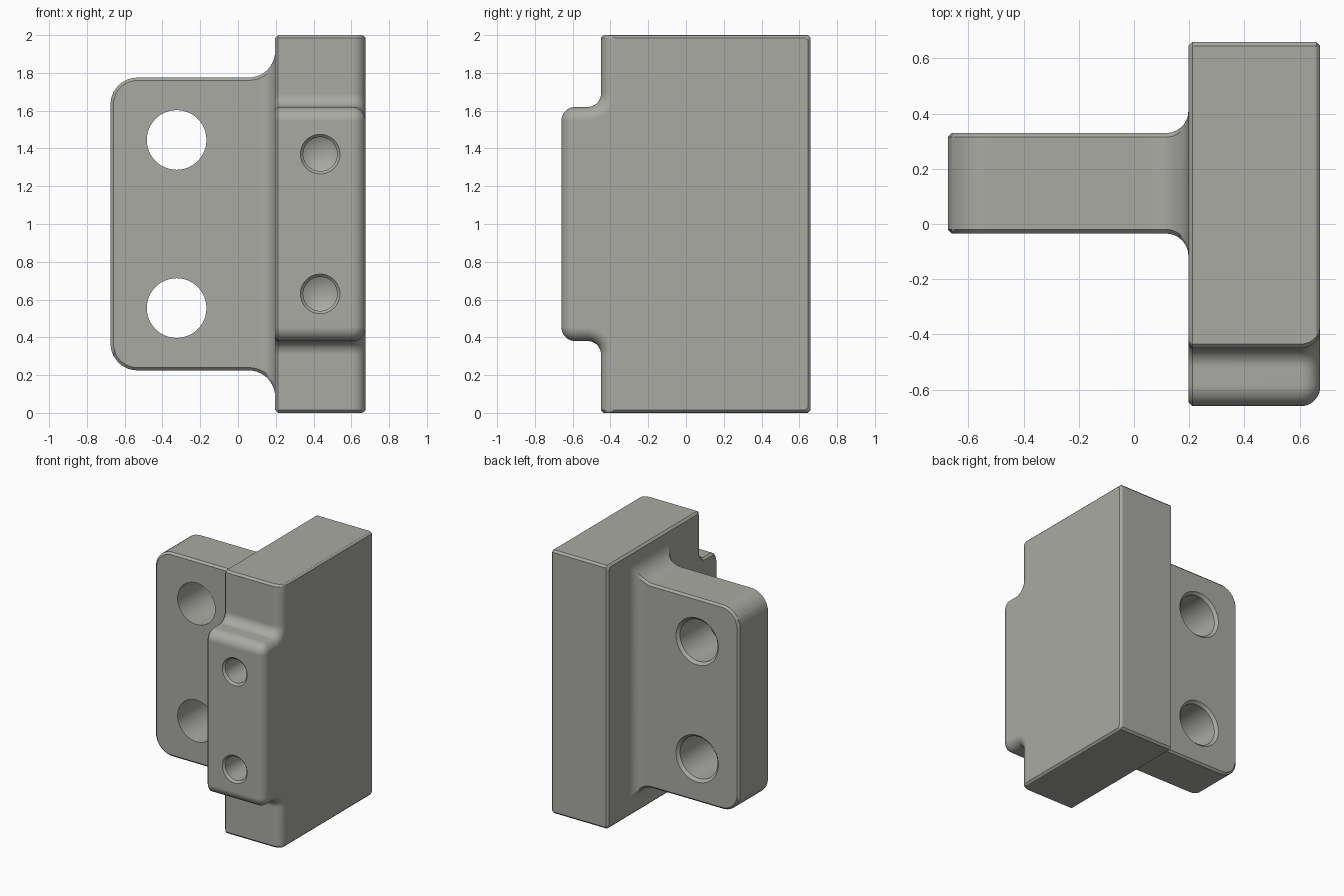
import bpy, bmesh
from math import sin, cos, pi, sqrt, radians
from mathutils import Matrix

cube = bpy.data.objects.get("Cube")
if cube:
    bpy.data.objects.remove(cube, do_unlink=True)

metal = bpy.data.materials.new("warm grey metal")
metal.use_nodes = True
GREY = (0.40, 0.40, 0.37, 1)
metal.diffuse_color = GREY
metal.node_tree.nodes["Principled BSDF"].inputs["Base Color"].default_value = GREY

C = 0.015          # chamfer on the plain edges
ROOT = 0.197       # plane where flange and body meet
RIGHT = 0.675      # outer side of the body
STEPS = 10


def arc(cy, cz, r, a0, a1):
    angles = [radians(a0 + (a1 - a0) * i / STEPS) for i in range(STEPS + 1)]
    return [(cy + r * cos(a), cz + r * sin(a)) for a in angles]


def new_object(name, bm):
    bmesh.ops.remove_doubles(bm, verts=bm.verts, dist=1e-5)
    bmesh.ops.recalc_face_normals(bm, faces=bm.faces)
    mesh = bpy.data.meshes.new(name)
    bm.to_mesh(mesh)
    bm.free()
    mesh.materials.append(metal)
    obj = bpy.data.objects.new(name, mesh)
    bpy.context.collection.objects.link(obj)
    return obj


def loft(name, sections):
    """Skin a list of closed rings and cap both ends."""
    bm = bmesh.new()
    rings = [[bm.verts.new(p) for p in ring] for ring in sections]
    n = len(rings[0])
    for a, b in zip(rings, rings[1:]):
        for i in range(n):
            j = (i + 1) % n
            bm.faces.new((a[i], a[j], b[j], b[i]))
    bm.faces.new(rings[0])
    bm.faces.new(rings[-1])
    return new_object(name, bm)


def drill(target, x, z, profile):
    """Cut a turned profile of (radius, y) points out of the target."""
    bm = bmesh.new()
    pts = [bm.verts.new((r, y, 0)) for r, y in profile]
    edges = [bm.edges.new(e) for e in zip(pts, pts[1:])]
    bmesh.ops.spin(bm, geom=pts + edges, cent=(0, 0, 0), axis=(0, 1, 0),
                   angle=2 * pi, steps=48)
    bmesh.ops.translate(bm, verts=bm.verts, vec=(x, 0, z))
    cutter = new_object("hole_cutter", bm)
    cutter.hide_render = True
    mod = target.modifiers.new("hole", 'BOOLEAN')
    mod.operation = 'DIFFERENCE'
    mod.solver = 'EXACT'
    mod.object = cutter
    bpy.context.view_layer.objects.active = target
    bpy.ops.object.modifier_apply(modifier=mod.name)
    bpy.data.objects.remove(cutter, do_unlink=True)


def finish(obj):
    bpy.ops.object.select_all(action='DESELECT')
    obj.select_set(True)
    bpy.context.view_layer.objects.active = obj
    bpy.ops.object.shade_smooth_by_angle(angle=radians(30))
    mod = obj.modifiers.new("flat_faces", 'WEIGHTED_NORMAL')
    mod.keep_sharp = True


# Body: stepped side profile with a raised front pad, lofted across x
def body_ring(x, df, dc):
    front, back, top = -0.45 + df, 0.66 - dc, 1 - dc
    half = arc(-0.585, 0.545, 0.075 - df, 180, 90)      # pad edge
    half += arc(-0.52, 0.69, 0.07 + df, -90, 0)         # pad root fillet
    half += [(front, top - C), (front + C, top), (back - C, top), (back, top - C)]
    ring = half + [(y, -z) for y, z in reversed(half)]
    return [(x, y, 1 + z) for y, z in ring]


ROUND = 0.07
rings = [body_ring(ROOT, C, C), body_ring(ROOT + C, 0, 0)]
for i in range(STEPS + 1):
    a = pi / 2 * i / STEPS
    x = RIGHT - ROUND + ROUND * sin(a)
    rings.append(body_ring(x, ROUND * (1 - cos(a)), max(0, C - (RIGHT - x))))
body = loft("body", rings)


# Flange: plate with rounded outer corners, flared into the body
LEFT, HALF, R, FLARE = -0.675, 0.775, 0.142, 0.08
Y0, Y1 = -0.035, 0.33


def half_height(x, inset):
    """Half height of the plate outline at x, offset inward by inset."""
    if x < LEFT + R:
        d, r = LEFT + R - x, R - inset
        return HALF - R + sqrt(max(0, r * r - d * d))
    d, r = max(0, x - (ROOT - R)), R + inset
    return HALF + R - sqrt(max(0, r * r - d * d))


def flange_ring(x):
    h, hi = half_height(x, 0), half_height(x, C)
    d = max(0, x - (ROOT - FLARE))
    grow = FLARE - sqrt(max(0, FLARE ** 2 - d * d))
    grow -= max(0, C - (x - LEFT))
    lo, up = Y0 - grow, Y1 + grow
    e0, e1 = lo + C, up - C
    if x < LEFT + C:
        e0, e1 = Y0 + C, Y1 - C
    half = [(lo, hi), (e0, h), (e1, h), (up, hi)]
    ring = half + [(y, -z) for y, z in reversed(half)]
    return [(x, y, 1 + z) for y, z in ring]


quarter = [pi / 2 * i / STEPS for i in range(STEPS + 1)]
xs = {round(LEFT + R * (1 - cos(a)), 5) for a in quarter}
xs |= {round(ROOT - R + R * sin(a), 5) for a in quarter}
xs |= {round(ROOT - FLARE + FLARE * sin(a), 5) for a in quarter}
xs.add(round(LEFT + C, 5))
rings = [flange_ring(x) for x in sorted(xs)]
rings.append([(x + 0.04, y, z) for x, y, z in rings[-1]])   # seat inside the body
flange = loft("flange", rings)

# Bolt holes through the flange and blind drilled holes in the pad
for side in (-1, 1):
    drill(flange, -0.325, 1 + side * 0.445,
          [(0, -0.3), (0.158, -0.3), (0.158, Y1 - 0.02), (0.178, Y1),
           (0.178, 0.5), (0, 0.5)])
    drill(body, 0.435, 1 + side * 0.37,
          [(0, -0.8), (0.105, -0.8), (0.105, -0.66), (0.09, -0.645),
           (0.09, -0.25), (0, -0.2)])

finish(body)
finish(flange)
